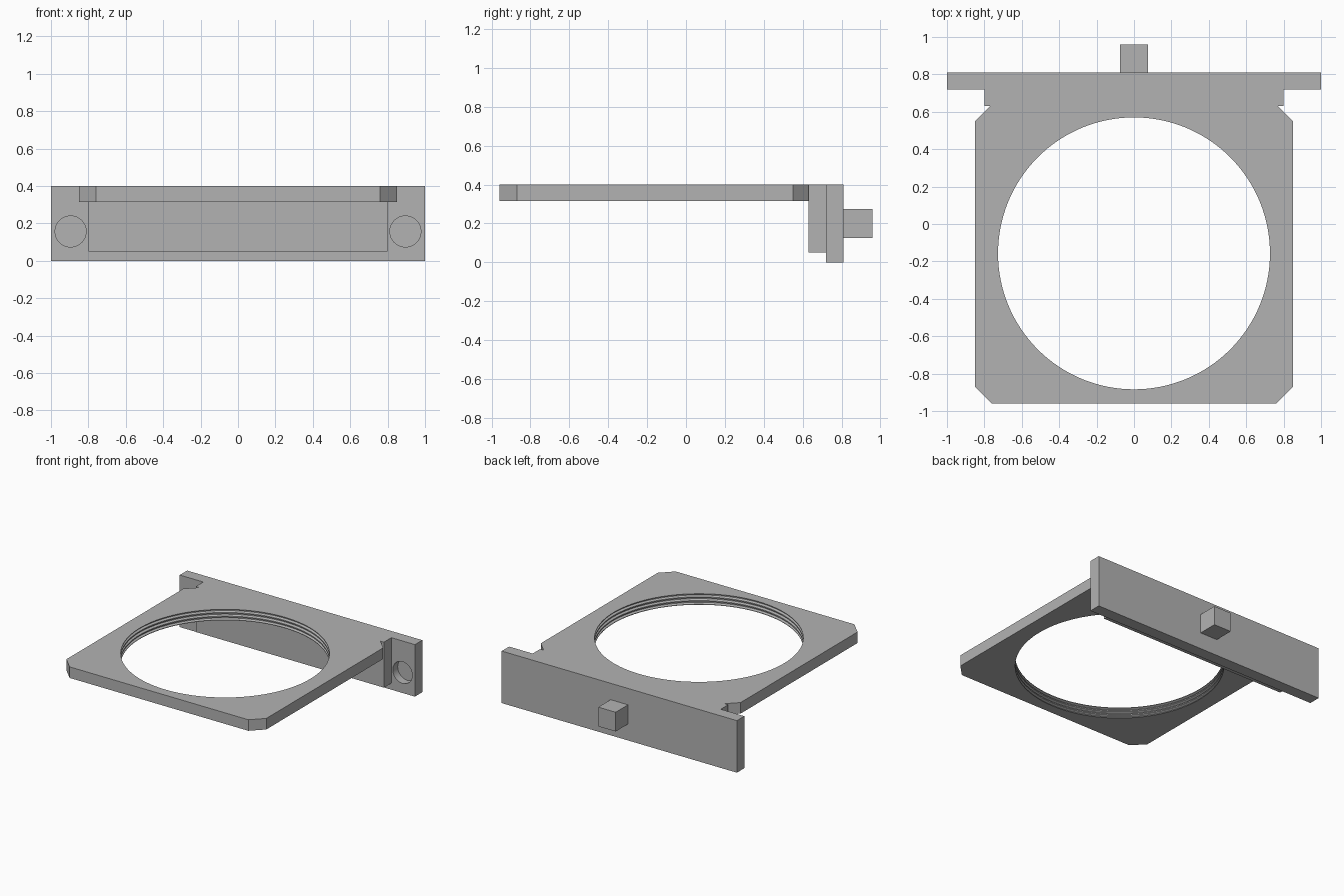
import bpy
import bmesh
import math

cube = bpy.data.objects.get("Cube")
if cube:
    bpy.data.objects.remove(cube, do_unlink=True)

GREY = (0.45, 0.45, 0.45, 1)
grey = bpy.data.materials.new("mid grey")
grey.use_nodes = True
grey.diffuse_color = GREY
grey.node_tree.nodes["Principled BSDF"].inputs["Base Color"].default_value = GREY


def finish(name, bm):
    bmesh.ops.recalc_face_normals(bm, faces=bm.faces)
    mesh = bpy.data.meshes.new(name)
    bm.to_mesh(mesh)
    bm.free()
    mesh.materials.append(grey)
    obj = bpy.data.objects.new(name, mesh)
    bpy.context.collection.objects.link(obj)
    return obj


def prism(name, outline, z0, z1):
    """Extrude a plan outline from z0 up to z1."""
    bm = bmesh.new()
    face = bm.faces.new([bm.verts.new((x, y, z0)) for x, y in outline])
    new = bmesh.ops.extrude_face_region(bm, geom=[face])["geom"]
    verts = [v for v in new if isinstance(v, bmesh.types.BMVert)]
    bmesh.ops.translate(bm, verts=verts, vec=(0, 0, z1 - z0))
    return finish(name, bm)


def box(name, half_x, y0, y1, z0, z1):
    return prism(name, [(-half_x, y0), (half_x, y0), (half_x, y1), (-half_x, y1)], z0, z1)


def lathe(name, profile, sides):
    """Closed solid turned about z from (radius, z) pairs."""
    bm = bmesh.new()
    rings = []
    for r, z in profile:
        angles = [2 * math.pi * i / sides for i in range(sides)]
        rings.append([bm.verts.new((r * math.cos(a), r * math.sin(a), z)) for a in angles])
    for low, high in zip(rings, rings[1:]):
        for i in range(sides):
            j = (i + 1) % sides
            bm.faces.new((low[i], low[j], high[j], high[i]))
    bm.faces.new(rings[0])
    bm.faces.new(rings[-1])
    return finish(name, bm)


def cut(target, cutter):
    """Subtract the cutter, then discard it."""
    cutter.hide_render = True
    mod = target.modifiers.new("cut", "BOOLEAN")
    mod.operation = "DIFFERENCE"
    mod.solver = "EXACT"
    mod.object = cutter
    activate(target)
    bpy.ops.object.modifier_apply(modifier=mod.name)
    bpy.data.objects.remove(cutter, do_unlink=True)


def activate(obj):
    bpy.ops.object.select_all(action="DESELECT")
    obj.select_set(True)
    bpy.context.view_layer.objects.active = obj


TOP, UNDER = 0.4, 0.315
FRONT, BACK = -0.96, 0.63

# Flat frame with chamfered corners
right_side = [(0.76, FRONT), (0.85, -0.87), (0.85, 0.55), (0.77, BACK)]
outline = right_side + [(-x, y) for x, y in reversed(right_side)]
frame_plate = prism("frame_plate", outline, UNDER, TOP)

# Round opening with thread grooves
BORE, GROOVE, TURNS = 0.727, 0.016, 3
pitch = (TOP - UNDER) / TURNS
thread = [(BORE, UNDER - 0.1)]
for i in range(TURNS):
    base = UNDER + i * pitch
    thread += [(BORE, base + pitch * 0.15), (BORE + GROOVE, base + pitch * 0.4),
               (BORE + GROOVE, base + pitch * 0.6), (BORE, base + pitch * 0.85)]
thread.append((BORE, TOP + 0.1))
opening = lathe("opening_cutter", thread, 128)
opening.location = (0, -0.157, 0)
cut(frame_plate, opening)

# Block joining the frame to the upright plate
joining_block = box("joining_block", 0.8, BACK, 0.72, 0.05, TOP)

# Upright plate with a blind round socket at each end
upright_plate = box("upright_plate", 1.0, 0.72, 0.81, 0, TOP)
for side in (-1, 1):
    socket = lathe("socket_cutter", [(0.083, -0.06), (0.083, 0.06)], 48)
    socket.rotation_euler = (math.pi / 2, 0, 0)
    socket.location = (side * 0.895, 0.72, 0.157)
    cut(upright_plate, socket)

# Square peg on the back
box("square_peg", 0.074, 0.81, 0.96, 0.126, 0.274)

# Smooth round walls, sharp edges elsewhere
for obj in (frame_plate, upright_plate):
    activate(obj)
    bpy.ops.object.shade_smooth_by_angle(angle=math.radians(25))
